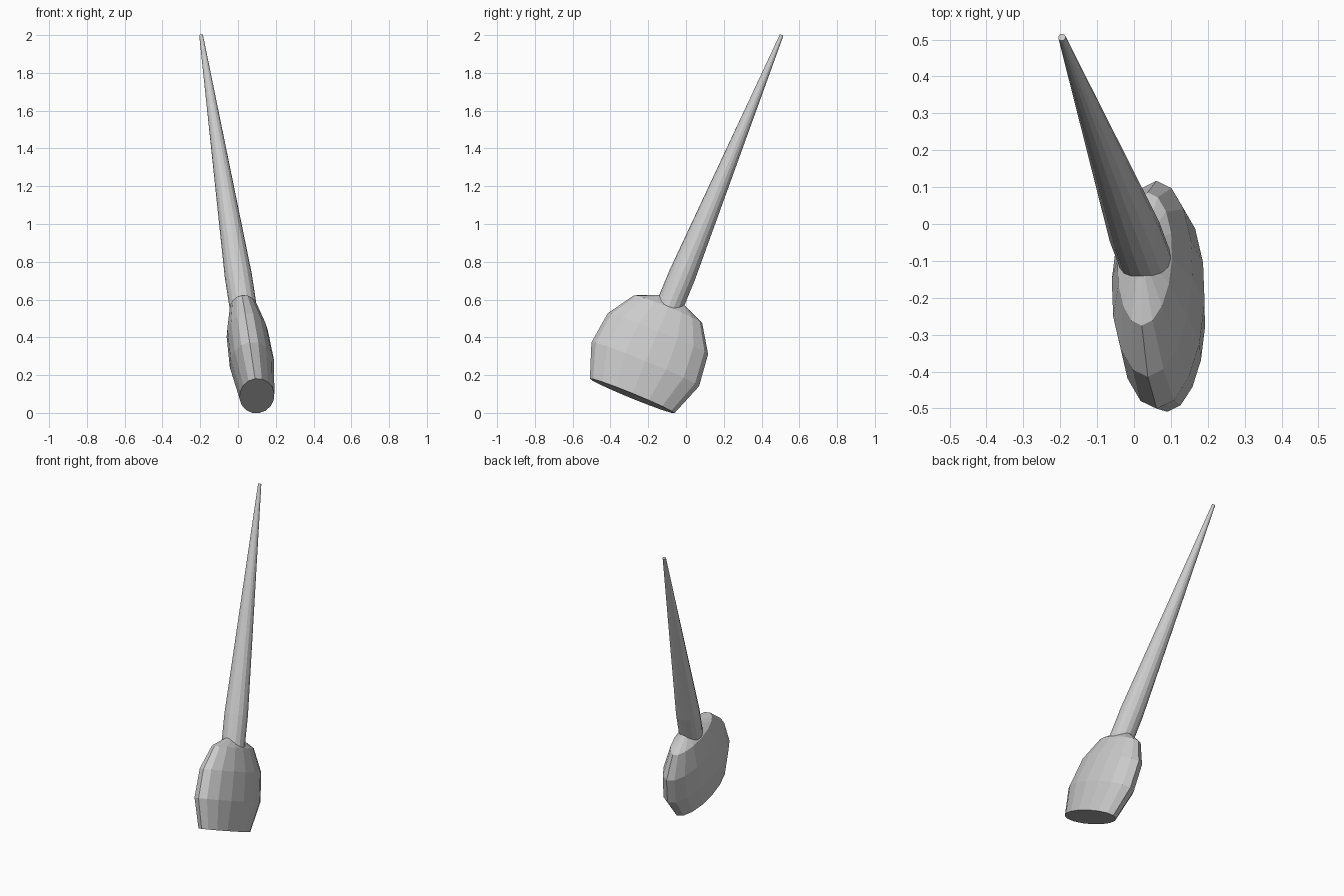
import bpy, bmesh, math
from mathutils import Vector

if "Cube" in bpy.data.objects:
    bpy.data.objects.remove(bpy.data.objects["Cube"])

# Tilted frame: foot centre, long axis, broad and thin directions
base = Vector((0.10, -0.285, 0.09))
axis = (Vector((-0.195, 0.505, 1.997)) - base).normalized()
broad = Vector((0.04, 0.927, -0.375))
broad = (broad - axis * broad.dot(axis)).normalized()
thin = broad.cross(axis).normalized()


def lathe(name, profile, flat=1.0, sides=16):
    """Stack rings (radius, height) along the tilted axis; radius 0 is a pole."""
    bm = bmesh.new()
    rings = []
    for r, h in profile:
        c = base + axis * h
        if r == 0:
            rings.append([bm.verts.new(c)])
            continue
        angles = [2 * math.pi * i / sides for i in range(sides)]
        rings.append([bm.verts.new(c + broad * r * math.cos(a) + thin * r * flat * math.sin(a))
                      for a in angles])
    for lo, hi in zip(rings, rings[1:]):
        for i in range(sides):
            j = (i + 1) % sides
            if len(hi) == 1:
                bm.faces.new((lo[i], lo[j], hi[0]))
            else:
                bm.faces.new((lo[i], lo[j], hi[j], hi[i]))
    for ring in (rings[0], rings[-1]):
        if len(ring) > 1:
            bm.faces.new(ring)
    bmesh.ops.recalc_face_normals(bm, faces=bm.faces)
    mesh = bpy.data.meshes.new(name)
    bm.to_mesh(mesh)
    bm.free()
    obj = bpy.data.objects.new(name, mesh)
    bpy.context.collection.objects.link(obj)
    return obj


# Flattened bulb with a cut-off flat foot
lathe("bulb", [(0.242, 0), (0.308, 0.183), (0.287, 0.36), (0.195, 0.502), (0, 0.585)], flat=0.385)

# Long tapering spike rising out of the bulb
lathe("spike", [(0.072, 0.48), (0.072, 0.70), (0.01, 2.088)])
